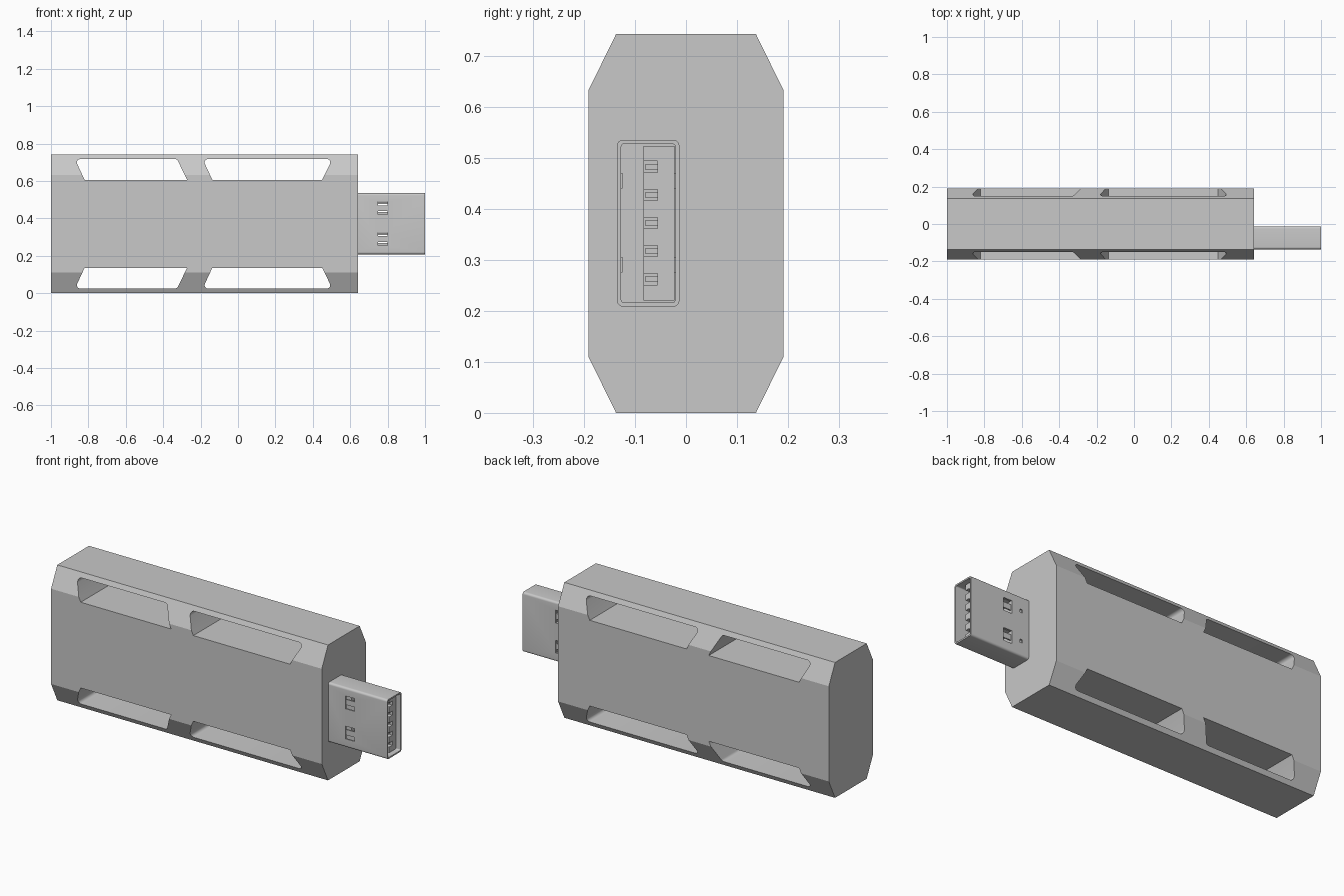
import bpy, bmesh, math
from mathutils import Vector

if "Cube" in bpy.data.objects:
    bpy.data.objects.remove(bpy.data.objects["Cube"])

grey = bpy.data.materials.new("plain grey")
grey.diffuse_color = (0.58, 0.58, 0.58, 1)
grey.use_nodes = True
grey.node_tree.nodes["Principled BSDF"].inputs["Base Color"].default_value = grey.diffuse_color


def prism(name, pts, axis, a, b):
    """Extrude a closed outline along x (outline in y, z) or y (outline in x, z)."""
    bm = bmesh.new()
    place = (lambda p, t: (t, p[0], p[1])) if axis == 'x' else (lambda p, t: (p[0], t, p[1]))
    ends = [[bm.verts.new(place(p, t)) for p in pts] for t in (a, b)]
    n = len(pts)
    for ring in ends:
        bm.faces.new(ring)
    for i in range(n):
        j = (i + 1) % n
        bm.faces.new((ends[0][i], ends[0][j], ends[1][j], ends[1][i]))
    bmesh.ops.recalc_face_normals(bm, faces=bm.faces)
    me = bpy.data.meshes.new(name)
    bm.to_mesh(me)
    bm.free()
    me.materials.append(grey)
    ob = bpy.data.objects.new(name, me)
    bpy.context.collection.objects.link(ob)
    return ob


def box(name, x, y, z):
    return prism(name, [(x[0], z[0]), (x[1], z[0]), (x[1], z[1]), (x[0], z[1])], 'y', *y)


def rounded(corners, steps=6):
    """Outline from (u, v, radius) corners, with true arcs at the rounded ones."""
    out = []
    for i, (u, v, r) in enumerate(corners):
        p = Vector((u, v))
        if r == 0:
            out.append(p)
            continue
        d1 = (Vector(corners[i - 1][:2]) - p).normalized()
        d2 = (Vector(corners[(i + 1) % len(corners)][:2]) - p).normalized()
        half = d1.angle(d2) / 2
        centre = p + (d1 + d2).normalized() * (r / math.sin(half))
        s, e = p + d1 * (r / math.tan(half)) - centre, p + d2 * (r / math.tan(half)) - centre
        sweep = math.pi - 2 * half
        for k in range(steps + 1):
            t = k / steps
            out.append(centre + (s * math.sin((1 - t) * sweep) + e * math.sin(t * sweep)) / math.sin(sweep))
    return out


def round_rect(y, z, r):
    return rounded([(y[0], z[0], r), (y[1], z[0], r), (y[1], z[1], r), (y[0], z[1], r)])


def cut(ob, cutters):
    bpy.context.view_layer.objects.active = ob
    for c in cutters:
        m = ob.modifiers.new("cut", 'BOOLEAN')
        m.operation, m.solver, m.object = 'DIFFERENCE', 'EXACT', c
        bpy.ops.object.modifier_apply(modifier=m.name)


def remove(obs):
    for o in obs:
        bpy.data.objects.remove(o)


def smooth(ob, degrees):
    bpy.ops.object.select_all(action='DESELECT')
    ob.select_set(True)
    bpy.context.view_layer.objects.active = ob
    bpy.ops.object.shade_smooth_by_angle(angle=math.radians(degrees))


# Main case: eight-sided section with bevelled long edges
H = 0.742
case = prism("case", [(-0.137, 0), (0.137, 0), (0.191, 0.11), (0.191, H - 0.11),
                      (0.137, H), (-0.137, H), (-0.191, H - 0.11), (-0.191, 0.11)], 'x', -1, 0.642)

# Slots running through the case, mirrored between top and bottom
slots = []
for lo_l, lo_r, hi_r, hi_l in ((-0.82, -0.272, -0.326, -0.872), (-0.137, 0.45, 0.504, -0.189)):
    for flip in (False, True):
        outline = [(lo_l, 0.606, 0), (lo_r, 0.606, 0), (hi_r, 0.717, 0.018), (hi_l, 0.717, 0.018)]
        if flip:
            outline = [(u, H - v, r) for u, v, r in outline]
        slots.append(prism("slot_cutter", rounded(outline), 'y', -0.3, 0.3))
cut(case, slots)
remove(slots)
smooth(case, 24.5)

# Plug shell: thin metal sleeve
shell = prism("plug_shell", round_rect((-0.135, -0.013), (0.208, 0.535), 0.012), 'x', 0.63, 1.0)
bore = prism("bore_cutter", round_rect((-0.127, -0.021), (0.216, 0.527), 0.006), 'x', 0.66, 1.05)
cut(shell, [bore])

# Tongue inside the plug, grooved for the contacts
tongue = box("plug_tongue", (0.65, 0.975), (-0.083, -0.023), (0.22, 0.523))
contact_z = [0.262 + 0.055 * i for i in range(5)]
grooves = [box("groove_cutter", (0.70, 1.05), (-0.1, -0.056), (z - 0.011, z + 0.011)) for z in contact_z]
cut(tongue, grooves)
for z in contact_z:
    box("contact", (0.69, 0.96), (-0.079, -0.055), (z - 0.006, z + 0.006))

# Latch windows through the plug, small square holes on its back
window_z = (0.29, 0.455)
windows = [box("window_cutter", (0.748, 0.80), (-0.2, 0.1), (z - 0.035, z + 0.035)) for z in window_z]
holes = [box("hole_cutter", (0.682, 0.698), (-0.03, 0.1), (z - 0.009, z + 0.009)) for z in window_z]
cut(shell, windows + holes)
cut(tongue, windows)
remove([bore] + grooves + windows + holes)
smooth(shell, 30)

# Spring tabs in the windows
for z in window_z:
    for y in (-0.131, -0.025):
        box("spring_tab", (0.747, 0.801), (y, y + 0.007), (z - 0.015, z + 0.015))
